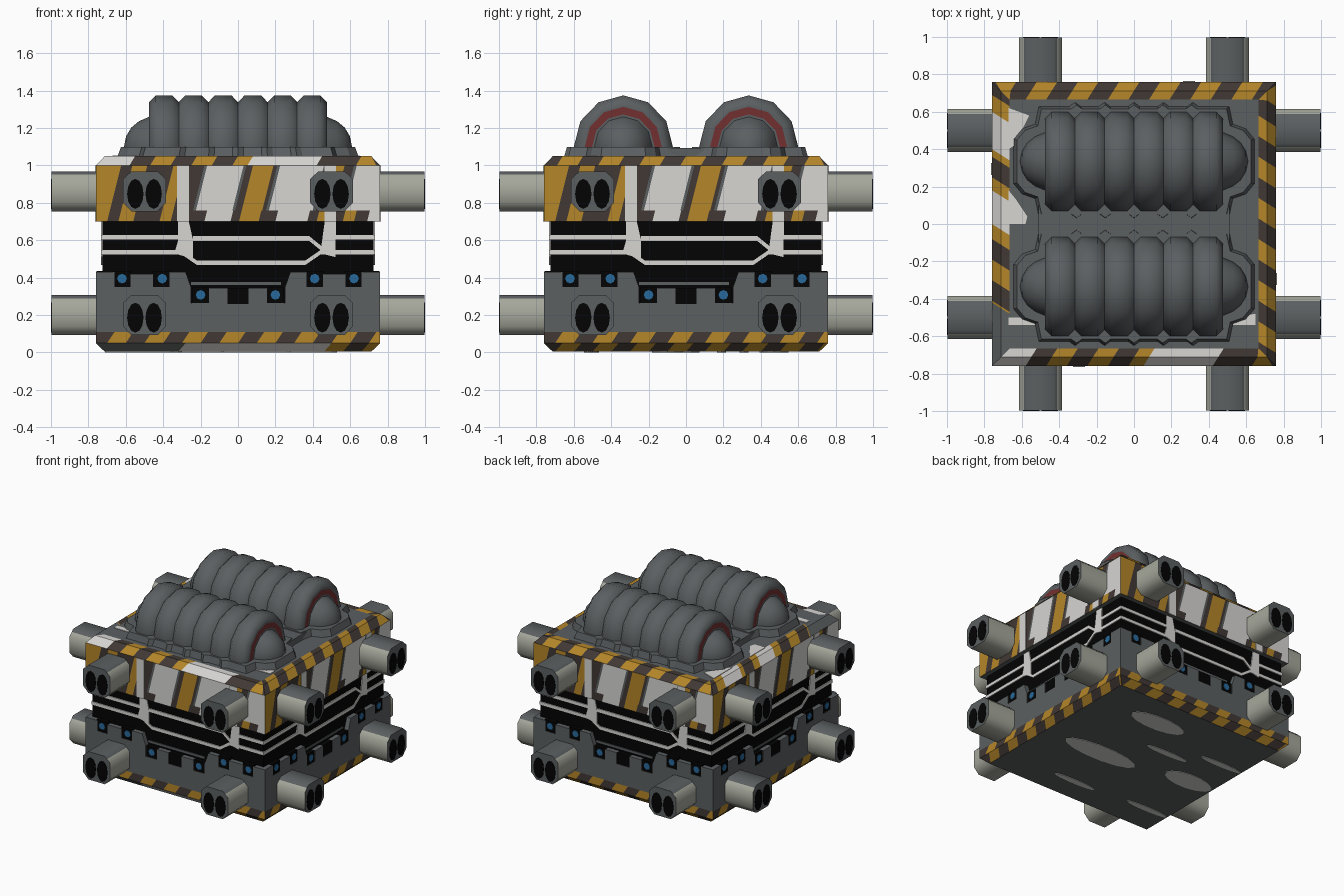
import bpy, bmesh, math

if "Cube" in bpy.data.objects:
    bpy.data.objects.remove(bpy.data.objects["Cube"])

# ---- colours -------------------------------------------------------------
COLOURS = {
    "grey_metal": (0.105, 0.115, 0.12), "hazard_yellow": (0.46, 0.24, 0.022),
    "dark_brown": (0.052, 0.040, 0.035), "white_paint": (0.68, 0.67, 0.65),
    "black": (0.001, 0.001, 0.001), "pale_pipe": (0.38, 0.39, 0.33),
    "blue_light": (0.02, 0.14, 0.33), "red_ring": (0.17, 0.03, 0.03)}
MATS = []
for n, c in COLOURS.items():
    m = bpy.data.materials.new(n)
    m.diffuse_color = (*c, 1)
    m.use_nodes = True
    m.node_tree.nodes["Principled BSDF"].inputs["Base Color"].default_value = m.diffuse_color
    MATS.append(m)
G, Y, D, W, K, P, B, R = range(8)


def finish(name, bm, recalc=True, smooth=None):
    if recalc:
        bmesh.ops.recalc_face_normals(bm, faces=bm.faces)
    me = bpy.data.meshes.new(name)
    bm.to_mesh(me)
    bm.free()
    for m in MATS:
        me.materials.append(m)
    if smooth:
        for p in me.polygons:
            p.use_smooth = True
        me.set_sharp_from_angle(angle=math.radians(smooth))
    ob = bpy.data.objects.new(name, me)
    bpy.context.collection.objects.link(ob)
    return ob


def side(k, u, d, z):
    """Point on side k (0 front, 1 right, 2 back, 3 left), d = distance out."""
    return [(u, -d, z), (d, u, z), (-u, d, z), (-d, -u, z)][k]


def prism(bm, low, high, col):
    a, b = [bm.verts.new(p) for p in low], [bm.verts.new(p) for p in high]
    n = len(a)
    fs = [bm.faces.new(a), bm.faces.new(b)]
    fs += [bm.faces.new((a[i], a[(i + 1) % n], b[(i + 1) % n], b[i])) for i in range(n)]
    for f in fs:
        f.material_index = col
    return fs


def side_plates(name, polys, d0, d1, col):
    """Extrude (u, z) outlines on all four sides."""
    bm = bmesh.new()
    for k in range(4):
        for pts in polys:
            prism(bm, [side(k, u, d0, z) for u, z in pts],
                  [side(k, u, d1, z) for u, z in pts], col)
    return finish(name, bm)


def flat_plates(name, polys, z0, z1, col):
    bm = bmesh.new()
    for pts in polys:
        prism(bm, [(x, y, z0) for x, y in pts], [(x, y, z1) for x, y in pts], col)
    return finish(name, bm)


def ellipse(cx, cy, rx, ry, n=14):
    return [(cx + rx * math.cos(2 * math.pi * i / n), cy + ry * math.sin(2 * math.pi * i / n))
            for i in range(n)]


def rect(x0, y0, x1, y1):
    return [(x0, y0), (x1, y0), (x1, y1), (x0, y1)]


def ribbon(pts, w):
    return [(u, z - w / 2) for u, z in pts] + [(u, z + w / 2) for u, z in reversed(pts)]


def band(bm, k, z0, d0, z1, d1, segs, slant=0.0):
    """One ring of a side, cut into slanted coloured stripes."""
    us = [s[0] for s in segs] + [9]
    for i, (u, col) in enumerate(segs):
        l, r = max(-d0, min(d0, u)), max(-d0, min(d0, us[i + 1]))
        tl = -d1 if i == 0 else max(-d1, min(d1, u + slant))
        tr = max(-d1, min(d1, us[i + 1] + slant))
        pts = []
        for p in (side(k, l, d0, z0), side(k, r, d0, z0), side(k, tr, d1, z1), side(k, tl, d1, z1)):
            if p not in pts:
                pts.append(p)
        if len(pts) > 2:
            bm.faces.new([bm.verts.new(p) for p in pts]).material_index = col


def stripes(step, patches=(), start=-0.8):
    """Alternating hazard stripes, overridden by (from, to, colour) patches."""
    cuts = [(start + i * step, Y if i % 2 else D) for i in range(int(1.58 / step) + 1)]
    for a, b, col in patches:
        after = [c for u, c in cuts if u <= b][-1]
        cuts = [c for c in cuts if not a <= c[0] <= b] + [(a, col), (b, after)]
    return sorted(cuts)


def cap(bm, d, z, up):
    pts = rect(-d, -d, d, d)
    bm.faces.new([bm.verts.new((x, y, z)) for x, y in (pts if up else pts[::-1])]).material_index = G


# ---- lower body ----------------------------------------------------------
bm = bmesh.new()
for k in range(4):
    low = [(-1, G), (-.32, W), (.46, Y), (.56, D), (.66, Y)] if k == 0 else stripes(0.1)
    band(bm, k, 0.004, 0.712, 0.05, 0.76, low, 0.04)
    band(bm, k, 0.05, 0.76, 0.11, 0.76, stripes(0.1), 0.04)
    band(bm, k, 0.11, 0.76, 0.25, 0.76, [(-1, G)])
cap(bm, 0.712, 0.004, False)
cap(bm, 0.76, 0.25, True)
finish("lower_body", bm, False)

# castellated rim of the lower body
half = [(.76, .43), (.66, .43), (.66, .35), (.575, .35), (.575, .42), (.455, .42), (.455, .35),
        (.365, .35), (.365, .43), (.28, .43), (.25, .345), (.25, .265), (.155, .265),
        (.155, .345), (.055, .345), (.055, .26)]
outline = [(.76, .24)] + half + [(-u, z) for u, z in reversed(half)] + [(-.76, .24)]
side_plates("lower_rim", [outline], 0.715, 0.76, G)
# black floors and walls of the notches, then the lights
side_plates("rim_notches", [rect(u - .047, z - .047, u + .047, z + .04) for u, z in
                            ((-.62, .395), (-.41, .395), (.41, .395), (.618, .395), (-.2, .308), (.2, .308))]
            + [rect(-.055, .26, .055, .345)], 0.715, 0.757, K)
side_plates("rim_lights", [ellipse(u, z, .026, .026, 8) for u, z in
                           ((-.62, .395), (-.405, .395), (.41, .395), (.62, .395), (-.2, .308), (.2, .308))],
            0.72, 0.76, B)
side_plates("rim_crossbar", [rect(-.25, .362, .23, .378)], 0.72, 0.731, G)

# underside markings
flat_plates("underside_markings",
            [ellipse(.18, .47, .23, .08), ellipse(.22, -.1, .31, .085), ellipse(-.5, -.01, .2, .085)]
            + [ellipse(x, y, .18, .025) for x, y in ((-.14, .19), (-.53, .31), (-.53, -.49), (.1, -.52))],
            0, 0.005, W)

# ---- black waist with pale lines -----------------------------------------
flat_plates("waist", [rect(-.725, -.725, .725, .725)], 0.25, 0.71, K)
side_plates("waist_lines", [
    ribbon([(-.73, .615), (-.32, .615)], .024),
    ribbon([(-.73, .535), (-.3, .535), (-.22, .48), (.36, .48), (.44, .535), (.73, .535)], .024),
    ribbon([(-.24, .61), (.38, .61), (.46, .545)], .026),
    ribbon([(.52, .615), (.73, .615)], .024),
    [(-.34, .53), (-.24, .50), (-.24, .6), (-.265, .71), (-.32, .71), (-.32, .6)],
    [(.44, .53), (.52, .51), (.525, .71), (.465, .71)]], 0.715, 0.732, W)

# ---- upper body with hazard paint ----------------------------------------
panel_low = [(-1, Y), (-.7, D), (-.64, Y), (-.56, D), (-.42, Y), (-.36, D), (-.18, W), (-.04, D),
             (.005, Y), (.11, D), (.2, W), (.37, D), (.42, Y), (.5, D), (.56, Y), (.62, D), (.69, W)]
panel_high = [(-1, Y), (-.685, D), (-.625, Y), (-.545, D), (-.405, Y), (-.345, D), (-.24, G), (-.225, W),
              (-.03, G), (-.015, D), (.02, Y), (.13, D), (.15, G), (.165, W), (.4, G), (.415, D),
              (.44, Y), (.51, D), (.56, G), (.575, W)]
edge_paint = [[(-.8, -.58, W), (.05, .42, W)], [], [], [(-.6, -.4, W), (-.18, .0, W), (.42, .8, G)]]
bm = bmesh.new()
for k in range(4):
    band(bm, k, 0.70, 0.70, 0.70, 0.76, [(-1, G)])
    band(bm, k, 0.70, 0.76, 0.76, 0.76, panel_low, 0.015)
    band(bm, k, 0.76, 0.76, 1.0, 0.76, panel_high, 0.06)
    edge = stripes(0.11, edge_paint[k])
    band(bm, k, 1.0, 0.76, 1.05, 0.712, edge, 0.03)
    band(bm, k, 1.05, 0.712, 1.05, 0.665, [(u + .03, c) for u, c in edge], 0.03)
cap(bm, 0.665, 1.05, True)
finish("upper_body", bm, False)
side_plates("panel_stripes", [rect(-.325, .70, -.262, 1.0), rect(.462, .70, .525, 1.0)], 0.755, 0.764, W)
flat_plates("top_patches", [
    [(-.67, .62), (-.56, .58), (-.6, .5), (-.64, .42), (-.67, .4)],
    [(-.67, .18), (-.63, .13), (-.57, .04), (-.58, 0), (-.67, .0)],
    [(-.67, -.5), (-.52, -.5), (-.53, -.54), (-.67, -.54)],
    [(.52, -.5), (.65, -.48), (.65, -.54), (.53, -.54)]], 1.045, 1.054, W)

# ---- twin-bore pipes on every side: grey top strip, pale flanks ----------
OCT = [(.07, .107), (.088, .09), (.115, .065), (.115, -.06), (.07, -.107)]
OCT += [(-u, z) for u, z in reversed(OCT)]
bm, bores = bmesh.new(), []
for cu in (-.5, .5):
    for cz in (.2, .862):
        for k in range(4):
            fs = prism(bm, [side(k, cu + u, .74, cz + z) for u, z in OCT],
                       [side(k, cu + u, .997, cz + z) for u, z in OCT], P)
            for i in (0, 1, 2, -1, -2):
                fs[i].material_index = G
        bores += [ellipse(cu + s * .049, cz - .014, .044, .08, 12) for s in (-1, 1)]
finish("pipes", bm, True, 60)
side_plates("pipe_bores", bores, .99, 1.0, K)

# ---- ribbed tanks on scalloped bases -------------------------------------
quarter = [(.645, .12), (.6, .175), (.53, .2), (.51, .295)]
for x in (.316, .158):
    quarter += [(x + .03, .295), (x, .317), (x - .03, .295)]
quarter += [(.03, .295)]
top_half = quarter + [(0, .317)] + [(-x, y) for x, y in reversed(quarter)]
base = top_half + [(-x, -y) for x, y in top_half]
end = [(.61, 0), (.598, .055), (.57, .1), (.53, .132), (.475, .155), (.475, .167), (.475, .206), (.475, .23)]
profile = [(-x, r) for x, r in end]
pitch = .95 / 6
for i in range(6):
    x0 = -.475 + i * pitch
    profile += [(x0 + .035, .265), (x0 + pitch - .035, .265)]
    if i < 5:
        profile.append((x0 + pitch, .23))
profile += end[::-1]
for label, cy in (("front", -.335), ("back", .335)):
    bm = bmesh.new()
    prism(bm, [(x, cy + y, 1.045) for x, y in base],
          [(x * .97, cy + y * .95, 1.10) for x, y in base], G)
    finish(label + "_tank_base", bm)
    bm = bmesh.new()
    rows = [[bm.verts.new((x, cy + r * math.cos(a), 1.099 + 1.04 * r * math.sin(a))) for x, r in profile]
            for a in (math.radians(t) for t in range(-30, 211, 30))]
    for a, b in zip(rows, rows[1:]):
        for i in range(len(profile) - 1):
            f = bm.faces.new((a[i], a[i + 1], b[i + 1], b[i]))
            r = [profile[i][1], profile[i + 1][1]]
            f.material_index = R if sorted(r) == [.167, .206] else G
    bmesh.ops.remove_doubles(bm, verts=bm.verts, dist=1e-5)
    finish(label + "_tank", bm, True, 50)
flat_plates("tank_bridge", [rect(-.51, -.1, .51, .1)], 1.045, 1.094, G)
